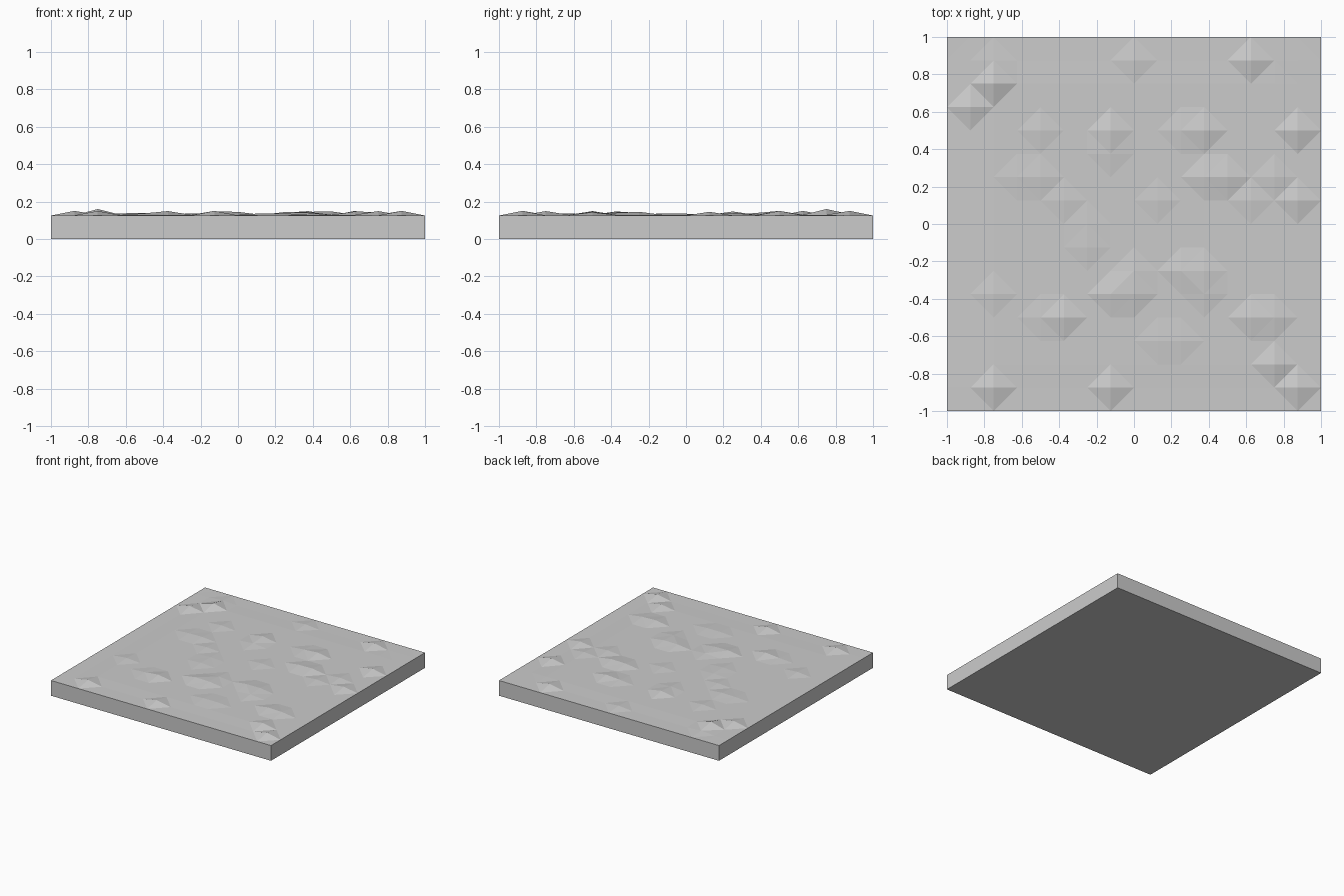
import bpy, bmesh

if "Cube" in bpy.data.objects:
    bpy.data.objects.remove(bpy.data.objects["Cube"])

CELL = 0.125   # grid spacing of the rough top
RIM = 0.125    # height of the flat outer edge

# Bumps in the rough top: (column, row, rise in thousandths), counted from the centre
bumps = [
    (-6, -7, 25), (-1, -7, 25), (7, -7, 25), (6, -6, 24), (5, 7, 25),
    (-7, 5, 25), (-6, 6, 35), (7, 4, 25), (0, 7, 13), (-6, 7, 8),
    (-1, -3, 22), (0, -3, 20), (-3, -4, 24), (-4, -4, 12), (6, -4, 18),
    (5, -4, 22), (1, -5, 12), (2, -5, 12), (-6, -3, 14), (3, -3, 15),
    (0, -2, 14), (2, -2, 19), (3, -2, 20), (-2, -1, 12), (-2, 0, 10),
    (-5, 2, 12), (-4, 2, 14), (-1, 3, 14), (-1, 4, 25), (-4, 4, 14),
    (3, 4, 24), (2, 4, 15), (3, 2, 20), (4, 2, 22), (6, 2, 14),
    (7, 1, 20), (5, 1, 14), (1, 1, 12), (-3, 1, 12),
]
rise = {(i, j): h / 1000 for i, j, h in bumps}


def height(x, y):
    i, j = round(x / CELL), round(y / CELL)
    if max(abs(i), abs(j)) == 8:
        return RIM
    base = 0.001 if max(abs(i), abs(j)) == 7 else 0.004
    return RIM + rise.get((i, j), base)


# Rough top sheet, each square split along its shorter diagonal
bm = bmesh.new()
bmesh.ops.create_grid(bm, x_segments=16, y_segments=16, size=1)
for v in bm.verts:
    v.co.z = height(v.co.x, v.co.y)
bmesh.ops.triangulate(bm, faces=bm.faces[:], quad_method='SHORT_EDGE')

# Straight sides and flat underside
rim_edges = [e for e in bm.edges if e.is_boundary]
skirt = bmesh.ops.extrude_edge_only(bm, edges=rim_edges)["geom"]
for v in skirt:
    if isinstance(v, bmesh.types.BMVert):
        v.co.z = 0
bmesh.ops.holes_fill(bm, edges=[e for e in bm.edges if e.is_boundary], sides=0)
bmesh.ops.recalc_face_normals(bm, faces=bm.faces[:])

mesh = bpy.data.meshes.new("ground_tile")
bm.to_mesh(mesh)
bm.free()
bpy.context.collection.objects.link(bpy.data.objects.new("ground_tile", mesh))
